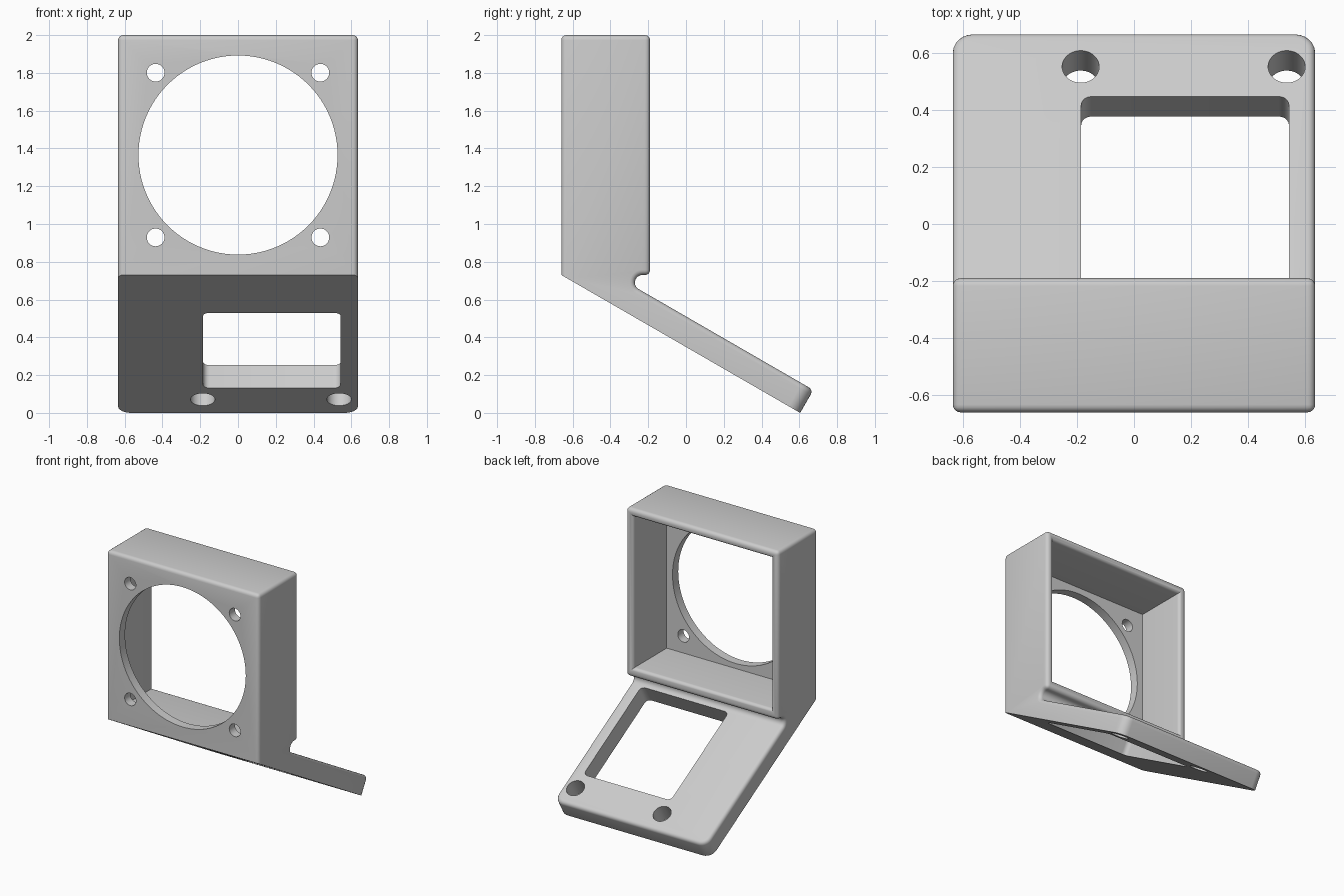
import bpy, bmesh, math
from mathutils import Matrix, Vector

if "Cube" in bpy.data.objects:
    bpy.data.objects.remove(bpy.data.objects["Cube"], do_unlink=True)

HALF_W = 0.635
FRONT, BACK = -0.66, -0.19
BASE, TOP = 0.73, 2.0
MID = (BASE + TOP) / 2
THICK, LENGTH = 0.14, 1.46
ROUND = 0.027

# Frame of the sloping plate: local y runs down the slope, z is its normal
slope = Matrix.Translation((0, FRONT, BASE)) @ Matrix.Rotation(math.radians(-30), 4, 'X')
normal = slope.to_3x3() @ Vector((0, 0, 1))

grey = bpy.data.materials.new("light_grey_plastic")
grey.use_nodes = True
grey.diffuse_color = (0.6, 0.6, 0.6, 1)
grey.node_tree.nodes["Principled BSDF"].inputs["Base Color"].default_value = (0.6, 0.6, 0.6, 1)


def finish(bm, name):
    bmesh.ops.recalc_face_normals(bm, faces=bm.faces)
    mesh = bpy.data.meshes.new(name)
    bm.to_mesh(mesh)
    bm.free()
    mesh.materials.append(grey)
    obj = bpy.data.objects.new(name, mesh)
    bpy.context.collection.objects.link(obj)
    return obj


def loft(bm, rings):
    """Skin a list of point rings and cap both ends."""
    loops = [[bm.verts.new(p) for p in ring] for ring in rings]
    n = len(loops[0])
    for a, b in zip(loops, loops[1:]):
        for i in range(n):
            j = (i + 1) % n
            bm.faces.new((a[i], a[j], b[j], b[i]))
    bm.faces.new(loops[0])
    bm.faces.new(loops[-1])


def round_cutter(name, radius, depth, matrix, sides):
    bm = bmesh.new()
    bmesh.ops.create_cone(bm, cap_ends=True, segments=sides, radius1=radius,
                          radius2=radius, depth=depth, matrix=matrix)
    return finish(bm, name)


# Side profile: upright housing, fillet in the notch, sloping plate
def side_profile():
    end_low = slope @ Vector((0, LENGTH, 0))
    end_high = slope @ Vector((0, LENGTH, THICK))
    notch_y = end_high.y - (BASE - end_high.z) / math.tan(math.radians(30))
    r = 0.04
    cy, cz = notch_y + r / math.tan(math.radians(15)), BASE - r
    pts = [(FRONT, BASE), (FRONT, TOP), (BACK, TOP), (BACK, BASE)]
    for i in range(11):
        a = math.radians(90 + 15 * i)
        pts.append((cy + r * math.cos(a), cz + r * math.sin(a)))
    return pts + [(end_high.y, end_high.z), (end_low.y, end_low.z)]


# Solid body with rounded plate corners and softened outer edges
profile = side_profile()
bm = bmesh.new()
loft(bm, [[(x, y, z) for y, z in profile] for x in (-HALF_W, HALF_W)])
bmesh.ops.recalc_face_normals(bm, faces=bm.faces)
to_plate = slope.inverted()


def at_end(v):
    return (to_plate @ v.co).y > LENGTH - 0.001


def on_underside(v):
    return abs((to_plate @ v.co).z) < 0.001


corners = [e for e in bm.edges if all(at_end(v) for v in e.verts)
           and abs(e.verts[0].co.x - e.verts[1].co.x) < 0.001]
bmesh.ops.bevel(bm, geom=corners, offset=0.07, segments=6, profile=0.5,
                affect='EDGES', clamp_overlap=False)
sharp = [e for e in bm.edges if e.calc_face_angle(0) > math.radians(40)
         and not all(on_underside(v) for v in e.verts)]
bmesh.ops.bevel(bm, geom=sharp, offset=ROUND, segments=4, profile=0.5,
                affect='EDGES', clamp_overlap=False)
body = finish(bm, "fan_bracket")

cutters = []

# Housing cavity, flaring at the rear to round the inner rim
inner_x, inner_low, inner_high = HALF_W - 0.06, 0.80, TOP - 0.06
steps = [(FRONT + 0.068, 0)]
for i in range(6):
    a = math.radians(18 * i)
    steps.append((BACK - ROUND + ROUND * math.sin(a), ROUND * (1 - math.cos(a))))
steps.append((BACK + 0.1, ROUND))
bm = bmesh.new()
loft(bm, [[(sx * (inner_x + g), y, inner_high + g if up else inner_low - g)
           for sx, up in ((-1, 0), (1, 0), (1, 1), (-1, 1))] for y, g in steps])
cutters.append(finish(bm, "cavity_cutter"))

# Large air opening and four screw holes in the front wall
facing = Matrix.Rotation(math.radians(90), 4, 'X')
cutters.append(round_cutter("air_opening_cutter", 0.527, 0.24,
               Matrix.Translation((0, FRONT, MID)) @ facing, 96))
for sx in (-1, 1):
    for sz in (-1, 1):
        spot = Matrix.Translation((sx * 0.436, FRONT, MID + sz * 0.436))
        cutters.append(round_cutter("screw_hole_cutter", 0.047, 0.24, spot @ facing, 32))

# Rounded window through the plate
left, right, near, far = -0.185, 0.543, 0.4, 1.197
bm = bmesh.new()
bmesh.ops.create_cube(bm, size=1)
for v in bm.verts:
    v.co = Vector((left if v.co.x < 0 else right,
                   near if v.co.y < 0 else far,
                   -0.05 if v.co.z < 0 else THICK + 0.02))
uprights = [e for e in bm.edges if abs(e.verts[0].co.z - e.verts[1].co.z) > 0.1]
bmesh.ops.bevel(bm, geom=uprights, offset=0.035, segments=5, profile=0.5, affect='EDGES')
bm.transform(slope)
cutters.append(finish(bm, "window_cutter"))

# Two mounting holes near the end of the plate
for x in (-0.187, 0.535):
    spot = slope @ Matrix.Translation((x, 1.318, THICK / 2))
    cutters.append(round_cutter("mounting_hole_cutter", 0.065, 0.4, spot, 40))

# Carve the body, then drop the cutters
bpy.ops.object.select_all(action='DESELECT')
bpy.context.view_layer.objects.active = body
body.select_set(True)
for cutter in cutters:
    cutter.hide_render = True
    mod = body.modifiers.new(cutter.name, 'BOOLEAN')
    mod.operation = 'DIFFERENCE'
    mod.solver = 'EXACT'
    mod.object = cutter
    bpy.ops.object.modifier_apply(modifier=mod.name)
    bpy.data.objects.remove(cutter, do_unlink=True)

bpy.ops.object.shade_smooth_by_angle(angle=math.radians(30))
